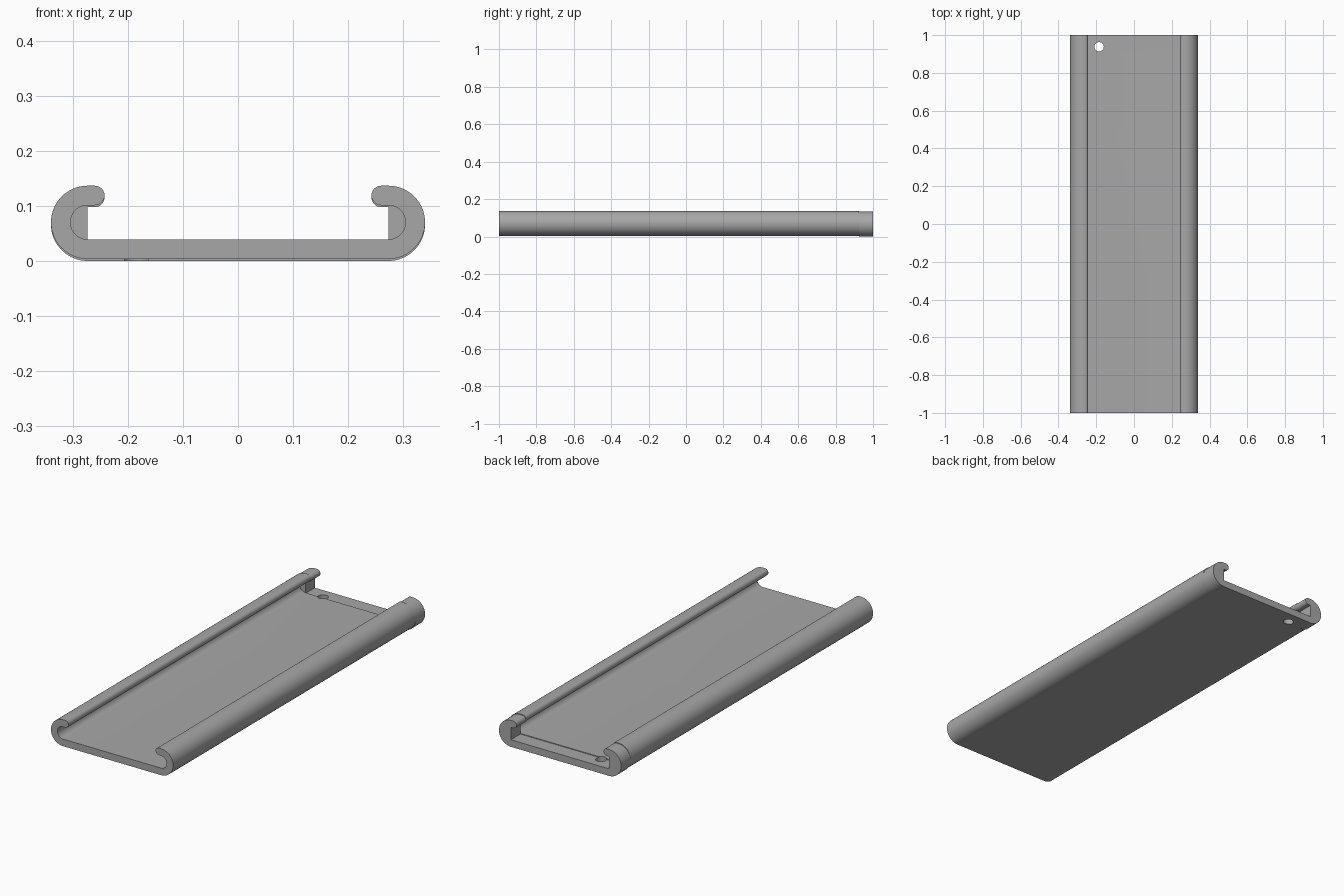
import bpy, bmesh, math

if "Cube" in bpy.data.objects:
    bpy.data.objects.remove(bpy.data.objects["Cube"])

grey = bpy.data.materials.new("plain grey")
grey.diffuse_color = (0.39, 0.39, 0.39, 1)
grey.use_nodes = True
grey.node_tree.nodes["Principled BSDF"].inputs["Base Color"].default_value = grey.diffuse_color

CX, CZ = 0.273, 0.0695      # centre of each rolled edge
R_OUT, R_IN = 0.0665, 0.031  # outer and inner roll radii
LIP_X = 0.26                # centre of the rounded lip end
DROP = 0.0035               # end section sits slightly lower
STEP_Y = 0.925              # where the end section starts


def arc(cx, cz, r, a0, a1, n):
    return [(cx + r * math.cos(math.radians(a0 + (a1 - a0) * i / n)),
             cz + r * math.sin(math.radians(a0 + (a1 - a0) * i / n))) for i in range(n + 1)]


def half_profile(filled):
    """Right half of the channel section, from bottom centre round to floor centre."""
    pts = arc(CX, CZ, R_OUT, -90, 90, 32)
    lip_r = (R_OUT - R_IN) / 2
    pts += arc(LIP_X, CZ + R_IN + lip_r, lip_r, 90, 270, 14)
    if filled:   # straight wall closes the groove
        pts += [(CX, CZ + R_IN), (CX, CZ - R_IN)]
    else:        # open rounded groove
        pts += arc(CX, CZ, R_IN, 90, -90, 24)
    return pts


def extrude_channel(name, y0, y1, filled, dz):
    half = half_profile(filled)
    section = half + [(-x, z) for x, z in reversed(half)]
    bm = bmesh.new()
    face = bm.faces.new([bm.verts.new((x, y0, z + dz)) for x, z in section])
    ext = bmesh.ops.extrude_face_region(bm, geom=[face])
    moved = [v for v in ext["geom"] if isinstance(v, bmesh.types.BMVert)]
    bmesh.ops.translate(bm, verts=moved, vec=(0, y1 - y0, 0))
    bmesh.ops.recalc_face_normals(bm, faces=bm.faces)
    mesh = bpy.data.meshes.new(name)
    bm.to_mesh(mesh)
    bm.free()
    mesh.materials.append(grey)
    ob = bpy.data.objects.new(name, mesh)
    bpy.context.collection.objects.link(ob)
    return ob


def shade(ob):
    bpy.ops.object.select_all(action='DESELECT')
    ob.select_set(True)
    bpy.context.view_layer.objects.active = ob
    bpy.ops.object.shade_smooth_by_angle(angle=math.radians(30))


# Long channel with rolled edges
channel = extrude_channel("channel", -1, STEP_Y, False, 0)
channel.location.z = 0.0005

# End section with closed grooves
end_stop = extrude_channel("end_stop", STEP_Y, 1, True, -0.003)

# Round hole through the floor of the end section
bpy.ops.mesh.primitive_cylinder_add(vertices=32, radius=0.025, depth=0.08,
                                    location=(-0.185, 0.9625 - 0.0, 0.02))
hole = bpy.context.object
hole.name = "hole_cutter"
hole.location.y = 0.938
hole.hide_render = True
hole.data.materials.append(grey)
for part in (channel, end_stop):
    cut = part.modifiers.new("hole", 'BOOLEAN')
    cut.operation = 'DIFFERENCE'
    cut.solver = 'EXACT'
    cut.object = hole
    bpy.context.view_layer.objects.active = part
    bpy.ops.object.modifier_apply(modifier=cut.name)
    shade(part)
bpy.data.objects.remove(hole)
